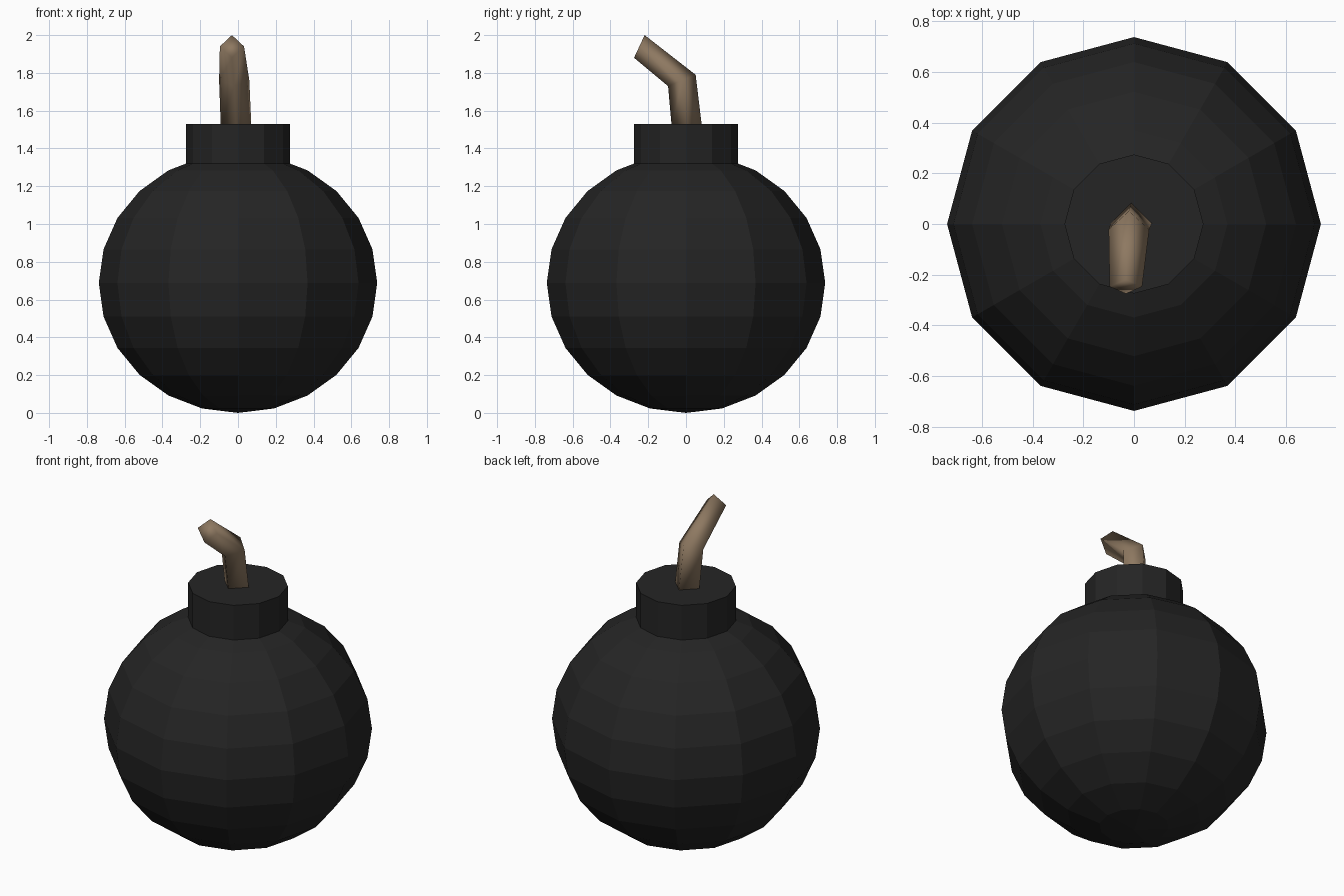
import bpy
from math import sin, cos, pi

if "Cube" in bpy.data.objects:
    bpy.data.objects.remove(bpy.data.objects["Cube"])

SIDES = 12


def material(name, rgb):
    mat = bpy.data.materials.new(name)
    mat.diffuse_color = (*rgb, 1)
    mat.use_nodes = True
    mat.node_tree.nodes["Principled BSDF"].inputs["Base Color"].default_value = mat.diffuse_color
    return mat


def loft(name, rings, mat, smooth=False, cap_start=False, cap_end=False):
    """Skin a list of equal-sized closed rings of points."""
    n = len(rings[0])
    verts = [p for ring in rings for p in ring]
    faces = [(i * n + j, i * n + (j + 1) % n,
              (i + 1) * n + (j + 1) % n, (i + 1) * n + j)
             for i in range(len(rings) - 1) for j in range(n)]
    if cap_start:
        faces.append(tuple(reversed(range(n))))
    if cap_end:
        faces.append(tuple(range(len(verts) - n, len(verts))))
    mesh = bpy.data.meshes.new(name)
    mesh.from_pydata(verts, [], faces)
    mesh.polygons.foreach_set("use_smooth", [smooth] * len(faces))
    mesh.materials.append(mat)
    obj = bpy.data.objects.new(name, mesh)
    bpy.context.collection.objects.link(obj)
    return obj


def circle(r, z):
    return [(r * cos(2 * pi * j / SIDES), r * sin(2 * pi * j / SIDES), z)
            for j in range(SIDES)]


def diamond(centre, half_width, dy, dz):
    """Four-sided fuse section: half_width across x, (dy, dz) to its upper corner."""
    x, y, z = centre
    return [(x + half_width, y, z), (x, y + dy, z + dz),
            (x - half_width, y, z), (x, y - dy, z - dz)]


black = material("black_iron", (0.018, 0.018, 0.018))
brown = material("fuse_cord", (0.27, 0.19, 0.12))

# Round body: slightly squashed faceted ball
bpy.ops.mesh.primitive_uv_sphere_add(segments=SIDES, ring_count=12, radius=1,
                                     location=(0, 0, 0.688))
body = bpy.context.object
body.name = "body"
body.scale = (0.737, 0.737, 0.688)
body.data.materials.append(black)

# Short neck on top, sunk just into the ball
loft("neck", [circle(0.274, 1.305), circle(0.274, 1.53)], black, cap_end=True)

# Bent, tapering fuse
loft("fuse", [diamond((-0.01, 0.005, 1.51), 0.081, 0.08, 0.0),
              diamond((-0.02, -0.022, 1.76), 0.08, 0.073, 0.03),
              diamond((-0.032, -0.247, 1.94), 0.064, 0.028, 0.06)],
     brown, smooth=True, cap_start=True, cap_end=True)
